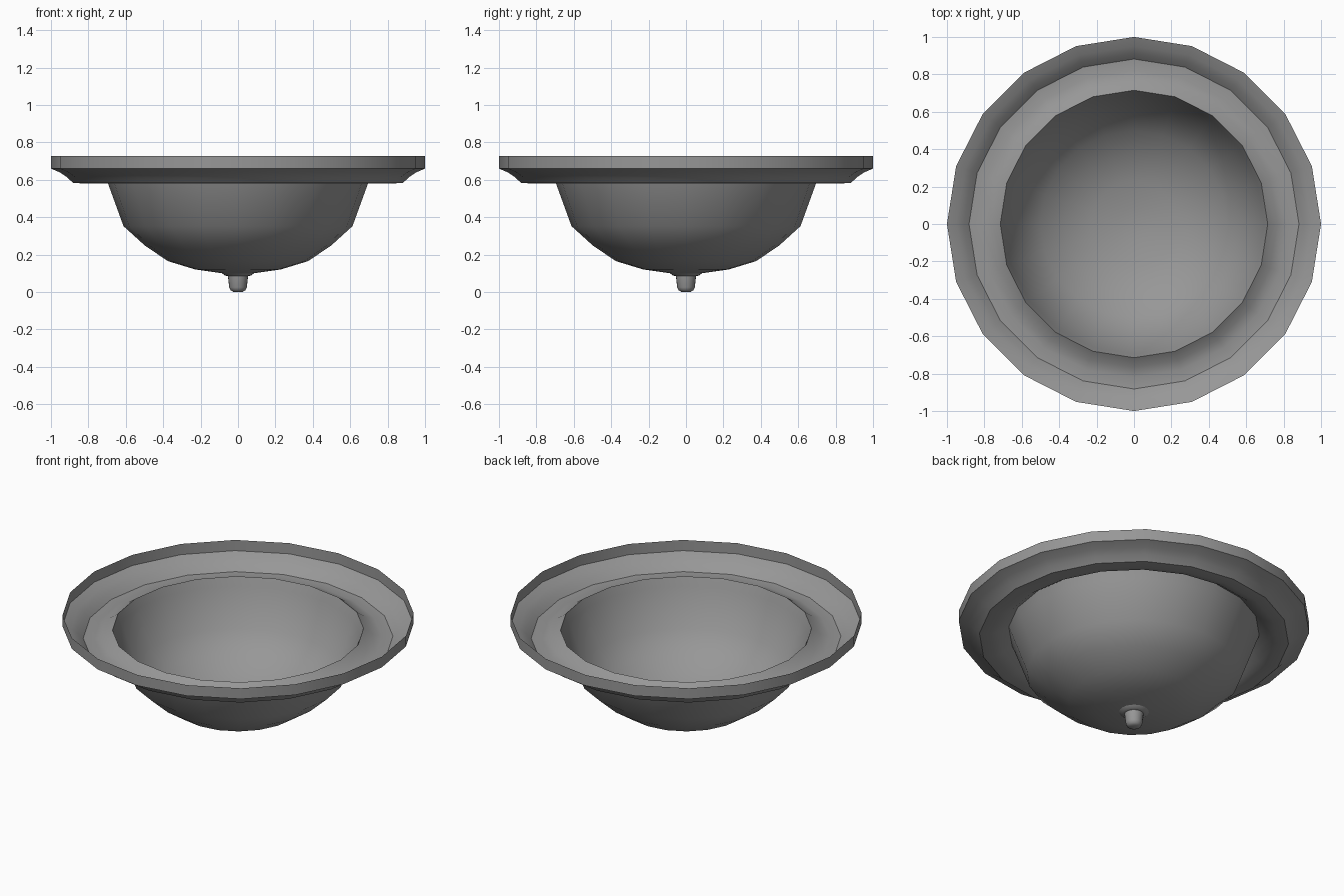
import bpy, bmesh, math

if "Cube" in bpy.data.objects:
    bpy.data.objects.remove(bpy.data.objects["Cube"])

grey = bpy.data.materials.new("dark_grey")
grey.diffuse_color = (0.31, 0.31, 0.31, 1)
grey.use_nodes = True
grey.node_tree.nodes["Principled BSDF"].inputs["Base Color"].default_value = grey.diffuse_color

def lathe(name, profile, sides=20, angle=35):
    """Revolve an (r, z) profile about z; r = 0 closes the end to a point."""
    bm = bmesh.new()
    rings = []
    for r, z in profile:
        if r == 0:
            rings.append([bm.verts.new((0, 0, z))] * sides)
        else:
            rings.append([bm.verts.new((r * math.cos(2 * math.pi * i / sides),
                                        r * math.sin(2 * math.pi * i / sides), z))
                          for i in range(sides)])
    for a, b in zip(rings, rings[1:]):
        for i in range(sides):
            j = (i + 1) % sides
            quad = list(dict.fromkeys((a[i], b[i], b[j], a[j])))
            bm.faces.new(quad)
    me = bpy.data.meshes.new(name)
    bm.to_mesh(me)
    bm.free()
    me.materials.append(grey)
    ob = bpy.data.objects.new(name, me)
    bpy.context.collection.objects.link(ob)
    bpy.ops.object.select_all(action='DESELECT')
    ob.select_set(True)
    bpy.context.view_layer.objects.active = ob
    bpy.ops.object.shade_smooth_by_angle(angle=math.radians(angle))
    return ob

# Thin flared rim: upright lip, coved step, shelf rising to the bowl edge
lathe("rim", [(1.0, 0.727), (1.0, 0.66), (0.95, 0.638), (0.912, 0.612), (0.882, 0.583),
              (0.82, 0.58), (0.765, 0.596), (0.715, 0.632)], angle=33)

# Thin open bowl
lathe("bowl", [(0.715, 0.632), (0.695, 0.58), (0.612, 0.352), (0.50, 0.25),
               (0.375, 0.165), (0.23, 0.121), (0.085, 0.1), (0, 0.096)])

# Finial under the bowl: small collar and rounded pin
lathe("finial", [(0.085, 0.1), (0.07, 0.088), (0.054, 0.085), (0.047, 0.025),
                 (0.04, 0.009), (0.025, 0.001), (0, 0.0)], angle=60)
